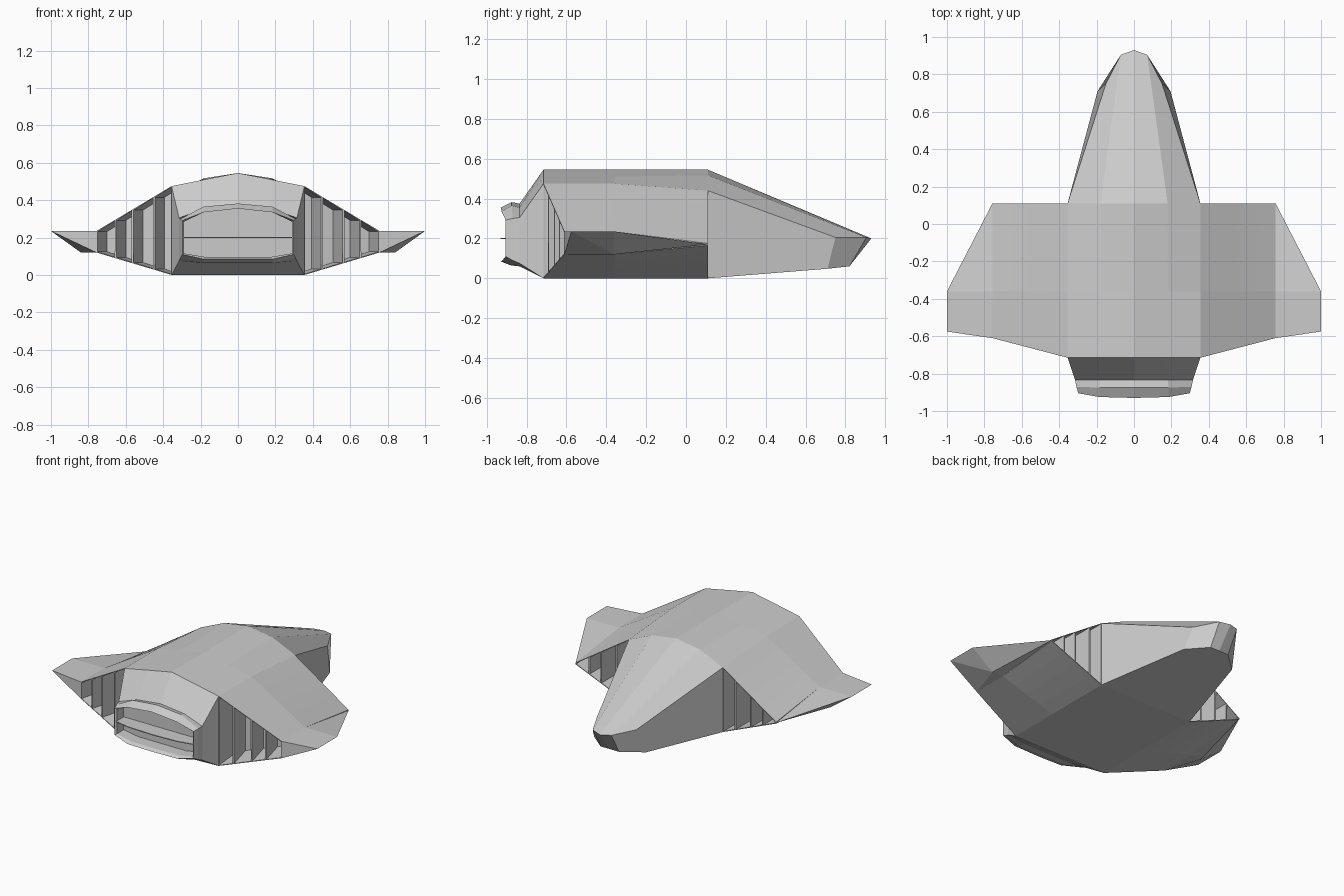
import bpy, bmesh
from mathutils import Vector

if "Cube" in bpy.data.objects:
    bpy.data.objects.remove(bpy.data.objects["Cube"])


def finish(bm, name, mirror=False):
    bmesh.ops.remove_doubles(bm, verts=bm.verts, dist=0.0005)
    bmesh.ops.recalc_face_normals(bm, faces=bm.faces)
    me = bpy.data.meshes.new(name)
    bm.to_mesh(me)
    bm.free()
    ob = bpy.data.objects.new(name, me)
    bpy.context.collection.objects.link(ob)
    if mirror:
        ob.modifiers.new("mirror", 'MIRROR')
    return ob


def loft(name, rings):
    """Loft right-half rings (6 points, top centre to bottom centre), mirrored in x."""
    bm = bmesh.new()
    for side in (1, -1):
        vs = [[bm.verts.new((side * x, y, z)) for x, y, z in r] for r in rings]
        for a, b in zip(vs, vs[1:]):
            for i in range(5):
                bm.faces.new((a[i], a[i + 1], b[i + 1], b[i]))
        for r in (vs[0], vs[-1]):
            for i in range(2):
                bm.faces.new((r[i], r[i + 1], r[4 - i], r[5 - i]))
    return finish(bm, name)


def flat(y, pts):
    return [(x, y, z) for x, z in pts]


# Central hull with tapering nose
main = [(0, .545), (.18, .51), (.355, .475), (.355, 0), (.18, 0), (0, 0)]
shoulder = [(0, .545), (.18, .517), (.355, .44), (.355, 0), (.18, 0), (0, 0)]
nose = [(0, .93, .2), (.07, .905, .205), (.15, .75, .205),
        (.195, .71, .048), (.07, .82, .06), (0, .82, .06)]
loft("hull", [flat(-.715, main), flat(-.36, main), flat(.11, shoulder), nose])

# Engine nozzle: tapered housing, lip, recessed mouth
neck = [(0, -.835, .375), (.18, -.835, .355), (.315, -.835, .305),
        (.315, -.835, .075), (.18, -.835, .06), (0, -.835, .06)]
lip = [(0, -.875, .382), (.185, -.875, .365), (.308, -.87, .3),
       (.308, -.87, .09), (.185, -.88, .065), (0, -.88, .065)]
rim = [(0, -.93, .355), (.185, -.925, .335), (.298, -.905, .292),
       (.298, -.905, .11), (.185, -.925, .085), (0, -.93, .085)]
inner = [(0, -.905, .325), (.18, -.9, .31), (.288, -.895, .285),
         (.288, -.895, .115), (.18, -.9, .105), (0, -.905, .105)]
inner = [(x, y, z + (.03 if z > .2 else -.008) * (x < .2)) for x, y, z in inner]
back = [(x, -.82, z) for x, y, z in inner]
loft("engine_nozzle", [flat(-.715, main), neck, lip, rim, inner, back])

# Thin horizontal vane across the nozzle mouth
bm = bmesh.new()
outline = [(-.29, -.82), (-.29, -.9), (-.185, -.922), (0, -.93),
           (.185, -.922), (.29, -.9), (.29, -.82)]
face = bm.faces.new([bm.verts.new((x, y, .197)) for x, y in outline])
ext = bmesh.ops.extrude_face_region(bm, geom=[face])
bmesh.ops.translate(bm, vec=(0, 0, .006),
                    verts=[g for g in ext['geom'] if isinstance(g, bmesh.types.BMVert)])
finish(bm, "nozzle_vane")

# Wing box with four slatted recesses at each end
bm = bmesh.new()
cols = []
for x in (.355, .45, .565, .655, .757):
    t = (x - .355) / (.757 - .355)
    top, low = .475 - .24 * t, .12 * t
    rows = [(-.715 + .105 * t, top, low), (-.36, top, low), (.11, .44 - .265 * t, .165 * t)]
    cols.append([(bm.verts.new((x, y, a)), bm.verts.new((x, y, b))) for y, a, b in rows])
vents = []
for c, d in zip(cols, cols[1:]):
    for i in range(2):
        for k in range(2):
            bm.faces.new((c[i][k], d[i][k], d[i + 1][k], c[i + 1][k]))
    for i in (0, 2):
        vents.append(bm.faces.new((c[i][0], d[i][0], d[i][1], c[i][1])))
for c in (cols[0], cols[-1]):
    for i in range(2):
        bm.faces.new((c[i][0], c[i + 1][0], c[i + 1][1], c[i][1]))
bmesh.ops.recalc_face_normals(bm, faces=bm.faces)
bmesh.ops.inset_individual(bm, faces=vents, thickness=.007)
normals = [f.normal.copy() for f in vents]
result = bmesh.ops.extrude_discrete_faces(bm, faces=vents)
for f, n in zip(result['faces'], normals):
    bmesh.ops.translate(bm, verts=f.verts, vec=n * -.2)
finish(bm, "wing_box", mirror=True)

# Swept wing tip
bm = bmesh.new()
for p in [(.757, -.61, .235), (.757, -.61, .12), (1, -.575, .235), (1, -.36, .235),
          (.84, -.36, .12), (.757, -.36, .12), (.757, -.36, .235), (.757, .11, .17)]:
    bm.verts.new(p)
bmesh.ops.convex_hull(bm, input=bm.verts)
finish(bm, "wing_tip", mirror=True)
